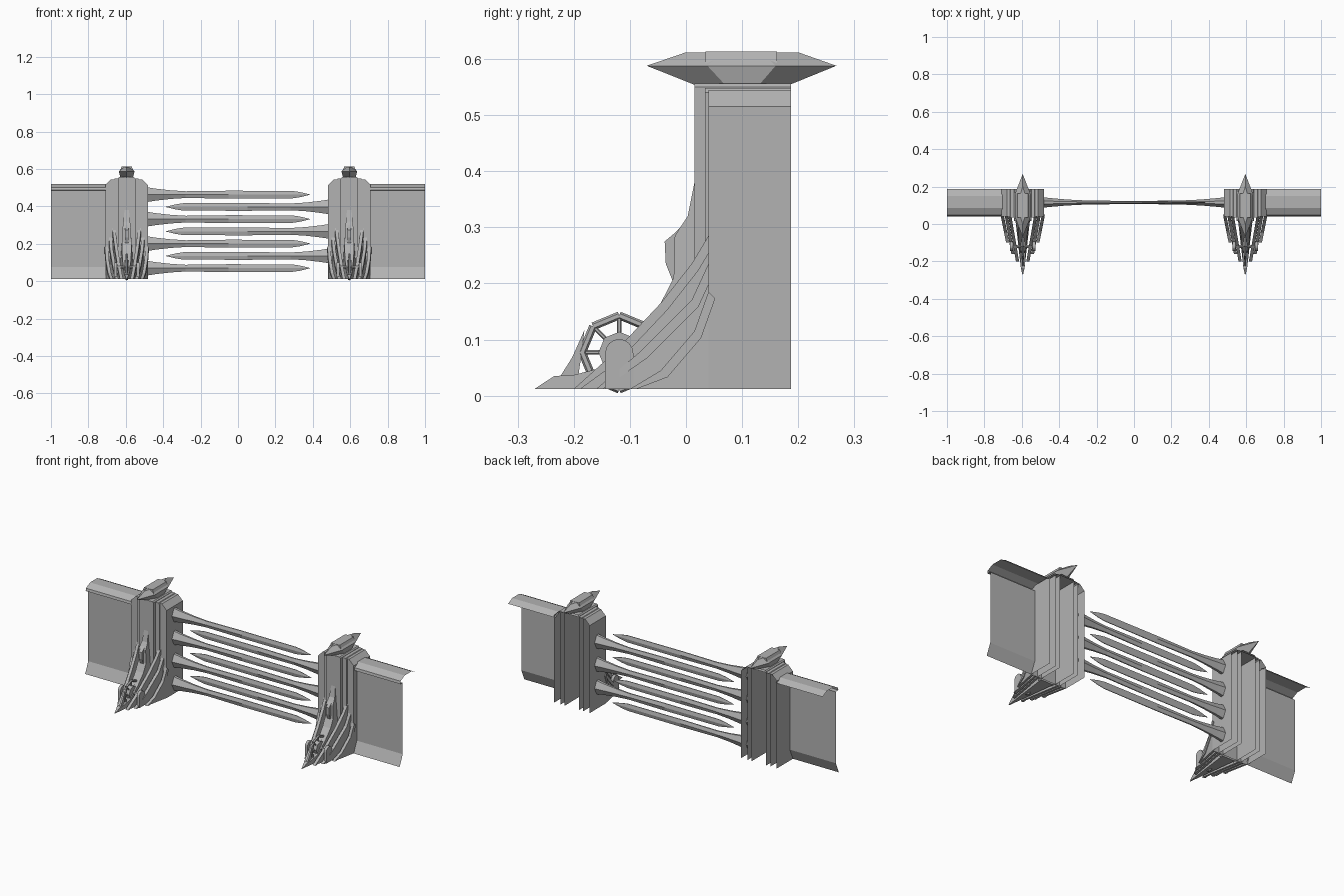
import bpy, bmesh, math
from mathutils import Matrix, Vector

cube = bpy.data.objects.get("Cube")
if cube:
    bpy.data.objects.remove(cube, do_unlink=True)

stone = bpy.data.materials.new("grey_stone")
stone.use_nodes = True
GREY = (0.45, 0.45, 0.45, 1)
stone.diffuse_color = GREY
stone.node_tree.nodes["Principled BSDF"].inputs["Base Color"].default_value = GREY

PILLAR_X = 0.595
BASE = 0.012


def finish(name, bm, solid=True):
    if solid:
        bmesh.ops.recalc_face_normals(bm, faces=bm.faces)
    mesh = bpy.data.meshes.new(name)
    bm.to_mesh(mesh)
    bm.free()
    mesh.materials.append(stone)
    obj = bpy.data.objects.new(name, mesh)
    bpy.context.collection.objects.link(obj)
    return obj


def loft(name, rings, caps=True):
    """Bridge closed rings of equal length."""
    bm = bmesh.new()
    rows = [[bm.verts.new(p) for p in ring] for ring in rings]
    n = len(rows[0])
    for a, b in zip(rows, rows[1:]):
        for i in range(n):
            j = (i + 1) % n
            bm.faces.new((a[i], a[j], b[j], b[i]))
    if caps:
        bm.faces.new(rows[0])
        bm.faces.new(rows[-1])
    return finish(name, bm)


def plate(name, outline, x_of, thick):
    """Side outline in (y, z), placed at x_of(y) with a thickness in x."""
    return loft(name, [[(x_of(y) + d, y, z) for y, z in outline]
                       for d in (-thick / 2, thick / 2)])


def shell(name, cx, half, top, chamfer, front, back=0.187):
    """Upright channel: front, sides and top, open behind and below."""
    outline = [(-half, BASE), (-half, top - chamfer), (chamfer - half, top),
               (half - chamfer, top), (half, top - chamfer), (half, BASE)]
    bm = bmesh.new()
    f, b = [[bm.verts.new((cx + x, y, z)) for x, z in outline] for y in (front, back)]
    bm.faces.new(f)
    for i in range(5):
        bm.faces.new((f[i], b[i], b[i + 1], f[i + 1]))
    return finish(name, bm)


def cap_ring(cx, y0, y1, w, z):
    """Long six-sided outline pointed at both ends."""
    a, b = y0 + (y1 - y0) * 0.32, y0 + (y1 - y0) * 0.68
    return [(cx, y0, z), (cx + w, a, z), (cx + w, b, z),
            (cx, y1, z), (cx - w, b, z), (cx - w, a, z)]


def box_ring(cx, y0, y1, w, z):
    return [(cx - w, y0, z), (cx + w, y0, z), (cx + w, y1, z), (cx - w, y1, z)]


def rod(bm, p, q, r, sides=6):
    p, q = Vector(p), Vector(q)
    rot = (q - p).to_track_quat('Z', 'Y').to_matrix().to_4x4()
    bmesh.ops.create_cone(bm, cap_ends=True, segments=sides, radius1=r, radius2=r,
                          depth=(q - p).length,
                          matrix=Matrix.Translation((p + q) / 2) @ rot)


# Side outlines of the buttress parts
RIDGE = [(0.03, 0.39), (0.015, 0.38), (0.003, 0.32), (-0.02, 0.285), (-0.022, 0.21),
         (-0.045, 0.165), (-0.09, 0.11), (-0.15, 0.05), (-0.2, 0.037), (-0.235, 0.035),
         (-0.27, BASE), (0.03, BASE)]
RIDGE_WIDTH = [0.012, 0.012, 0.018, 0.022, 0.025, 0.025, 0.022, 0.015, 0.012, 0.01, 0.002, 0.04]
BOSS = [(0, 0.31), (-0.02, 0.29), (-0.038, 0.275), (-0.036, 0.235), (-0.022, 0.2), (0, 0.2)]
RIBS = [  # outline, x at the wall, inward lean along y
    ([(0.04, 0.285), (0.01, 0.235), (-0.045, 0.165), (-0.13, 0.075), (-0.2, BASE), (0.04, BASE)], 0.066, 0.17),
    ([(0.04, 0.235), (0.01, 0.17), (-0.08, 0.08), (-0.16, BASE), (0.04, BASE)], 0.084, 0.17),
    ([(0.04, 0.185), (0.015, 0.115), (-0.045, 0.045), (-0.1, BASE), (0.04, BASE)], 0.106, 0.2)]
SPUR = [(-0.225, 0.033), (-0.203, 0.068), (-0.181, 0.117), (-0.186, 0.075), (-0.192, 0.035)]
WHEEL_Y, WHEEL_Z = -0.119, 0.077


def wheel_point(cx, k, r):
    a = math.tau * k / 8
    return (cx, WHEEL_Y + r * math.sin(a), WHEEL_Z + r * math.cos(a))


def build_pillar(side, cx):
    # Nested upright channels
    shell(side + "_pillar_outer", cx, 0.113, 0.545, 0.03, 0.04)
    shell(side + "_pillar_middle", cx, 0.072, 0.548, 0.008, 0.034)
    shell(side + "_pillar_column", cx, 0.046, 0.556, 0.006, 0.015)

    # Pointed cap with a raised block
    loft(side + "_cap", [cap_ring(cx, 0.013, 0.187, 0.034, 0.555),
                         cap_ring(cx, -0.07, 0.268, 0.042, 0.588),
                         cap_ring(cx, 0.0, 0.2, 0.02, 0.612)])
    loft(side + "_cap_block", [box_ring(cx, 0.035, 0.162, 0.038, 0.586),
                               box_ring(cx, 0.035, 0.162, 0.027, 0.613)])

    # Central ridge that sweeps down to a pointed toe
    loft(side + "_buttress_ridge",
         [[(cx + s * w, y, z) for (y, z), w in zip(RIDGE, RIDGE_WIDTH)] for s in (-1, 1)])
    plate(side + "_buttress_boss", BOSS, lambda y: cx, 0.02)

    # Stepped side ribs with raised edge strips, leaning towards the toe
    for s in (-1, 1):
        for k, (outline, wall_x, lean) in enumerate(RIBS):
            def x_of(y, off=0.0):
                return cx + s * (wall_x + off + lean * (y - 0.04))
            plate(f"{side}_rib_{k}", outline, x_of, 0.012)
            curve = outline[:-1]
            band = curve + [(y + 0.012, max(z - 0.012, BASE)) for y, z in reversed(curve)]
            plate(f"{side}_rib_strip_{k}", band, lambda y: x_of(y, 0.004), 0.014)

    # Upright spur above the toe
    plate(side + "_toe_spur", SPUR, lambda y: cx, 0.01)

    # Eight-sided wheel, hub and axle
    bm = bmesh.new()
    for k in range(8):
        rod(bm, wheel_point(cx, k, 0.066), wheel_point(cx, k + 1, 0.066), 0.007)
        rod(bm, wheel_point(cx, k, 0.025), wheel_point(cx, k, 0.066), 0.004)
    rod(bm, (cx - 0.012, WHEEL_Y, WHEEL_Z), (cx + 0.012, WHEEL_Y, WHEEL_Z), 0.037, 8)
    rod(bm, (cx - 0.065, WHEEL_Y, WHEEL_Z), (cx + 0.065, WHEEL_Y, WHEEL_Z), 0.008, 8)
    finish(side + "_wheel", bm)

    # Round-topped axle brackets
    arch = [(WHEEL_Y + 0.025 * math.cos(a), 0.076 + 0.025 * math.sin(a))
            for a in [math.pi * i / 8 for i in range(9)]]
    arch += [(WHEEL_Y - 0.025, BASE), (WHEEL_Y + 0.025, BASE)]
    for s in (-1, 1):
        plate(side + "_axle_bracket", arch, lambda y: cx + s * 0.06, 0.016)


def build_wing(side, s):
    # Thin wall with a flared foot and an arched top
    profile = [(0.04, BASE), (0.068, 0.075), (0.068, 0.485), (0.045, 0.487), (0.048, 0.502),
               (0.085, 0.521), (0.15, 0.521), (0.187, 0.502)]
    bm = bmesh.new()
    a, b = [[bm.verts.new((s * x, y, z)) for y, z in profile] for x in (0.7, 1.0)]
    for i in range(len(profile) - 1):
        quad = (a[i], b[i], b[i + 1], a[i + 1])
        bm.faces.new(quad if s > 0 else quad[::-1])
    finish(side + "_wing_wall", bm, solid=False)


def build_blade(name, s, z):
    # Flared root, slim waist, leaf-shaped point: x, half height, half depth
    stations = [(0.49, 0.04, 0.028), (0.44, 0.032, 0.023), (0.36, 0.023, 0.016),
                (0.28, 0.018, 0.012), (0.05, 0.021, 0.008), (-0.29, 0.02, 0.006),
                (-0.33, 0.014, 0.005), (-0.385, 0.001, 0.001)]
    loft(name, [[(s * x, 0.115 + d, z), (s * x, 0.115 + d * 0.3, z + h),
                 (s * x, 0.115 - d * 0.3, z + h), (s * x, 0.115 - d, z),
                 (s * x, 0.115 - d * 0.3, z - h), (s * x, 0.115 + d * 0.3, z - h)]
                for x, h, d in stations])


for side, s in (("left", 1), ("right", -1)):
    build_pillar(side, s * PILLAR_X)
    build_wing(side, s)

# Interlocking blades, alternating sides
for i in range(7):
    build_blade(f"gate_blade_{i}", -1 if i % 2 == 0 else 1, 0.07 + i * 0.0655)
